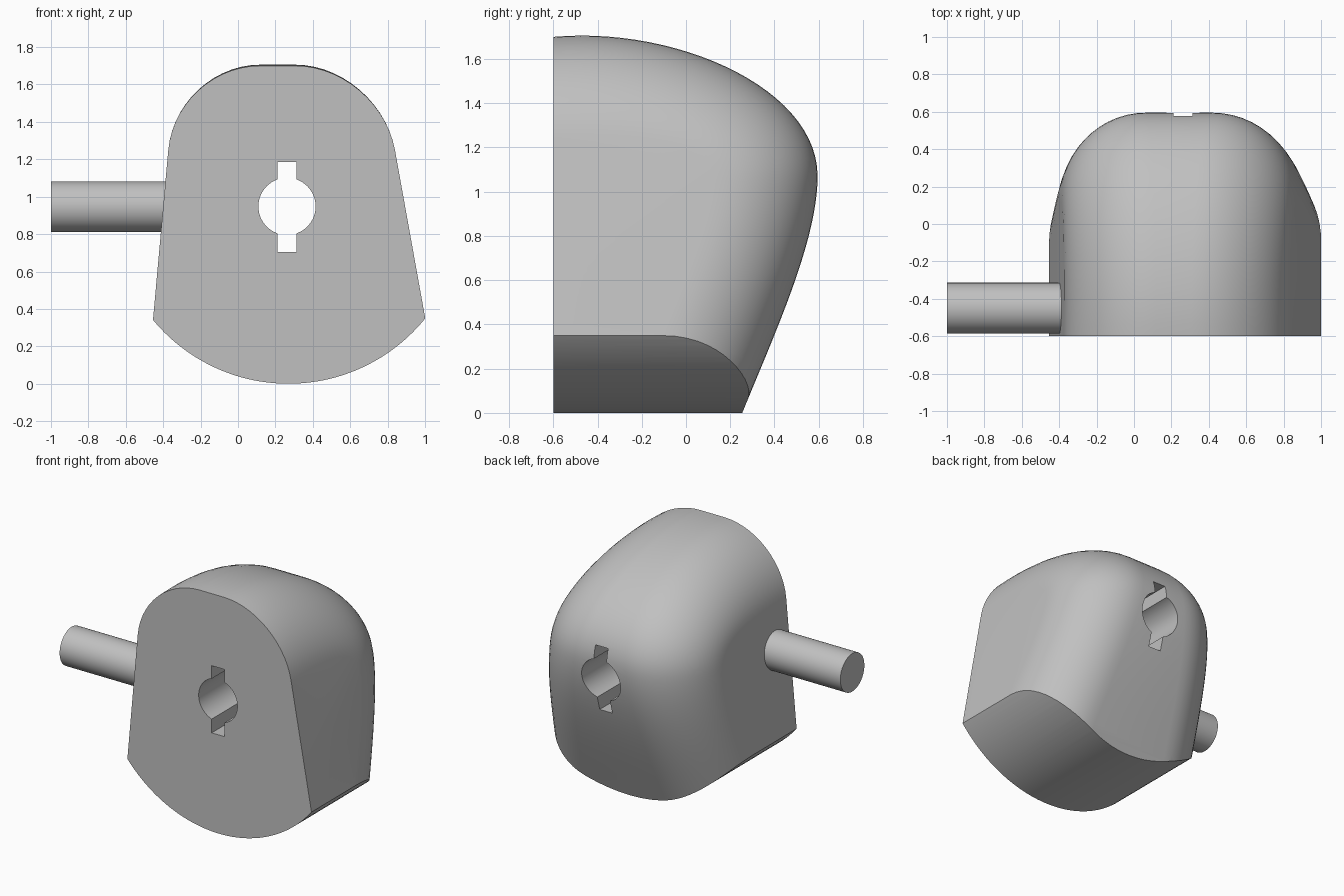
import bpy, bmesh, math
from mathutils import Vector, Matrix
from mathutils.geometry import interpolate_bezier

cube = bpy.data.objects.get("Cube")
if cube:
    bpy.data.objects.remove(cube, do_unlink=True)

grey = bpy.data.materials.new("light_grey")
grey.use_nodes = True
grey.diffuse_color = (0.53, 0.53, 0.53, 1)
grey.node_tree.nodes["Principled BSDF"].inputs["Base Color"].default_value = grey.diffuse_color

FRONT, ROUND, STEPS, ARC = -0.6, 0.45, 28, 14


def finish(name, bm):
    bmesh.ops.recalc_face_normals(bm, faces=bm.faces)
    mesh = bpy.data.meshes.new(name)
    bm.to_mesh(mesh)
    bm.free()
    mesh.materials.append(grey)
    obj = bpy.data.objects.new(name, mesh)
    bpy.context.collection.objects.link(obj)
    return obj


def cylinder(name, radius, length, centre, axis, sides):
    bm = bmesh.new()
    turn = Matrix.Rotation(math.pi / 2, 4, axis)
    bmesh.ops.create_cone(bm, cap_ends=True, segments=sides, radius1=radius, radius2=radius,
                          depth=length, matrix=Matrix.Translation(centre) @ turn)
    return finish(name, bm)


def box(name, size, centre):
    bm = bmesh.new()
    bmesh.ops.create_cube(bm, size=1, matrix=Matrix.Translation(centre) @ Matrix.Diagonal((*size, 1)))
    return finish(name, bm)


def activate(obj):
    bpy.ops.object.select_all(action='DESELECT')
    obj.select_set(True)
    bpy.context.view_layer.objects.active = obj


def carve(obj, cutter, operation):
    mod = obj.modifiers.new("carve", 'BOOLEAN')
    mod.object, mod.operation, mod.solver = cutter, operation, 'EXACT'
    activate(obj)
    bpy.ops.object.modifier_apply(modifier=mod.name)
    bpy.data.objects.remove(cutter, do_unlink=True)


def path(*segments):
    # Joined bezier segments of (y, z) points
    points = []
    for seg in segments:
        part = interpolate_bezier(*[Vector(p) for p in seg], STEPS)
        points += part[1:] if points else part
    return points


def side_x(z, side):
    # Slanted flanks
    return -0.37 + 0.09 * (1.28 - z) * -1 if side < 0 else 0.83 + 0.18 * (1.3 - z)


# Ridge of the back, and the line where its rounded shoulders meet the flanks
ridge = path([(FRONT, 1.70), (-0.05, 1.75), (0.595, 1.47), (0.595, 1.07)],
             [(0.595, 1.07), (0.595, 0.7), (0.285, 0.13), (0.14, -0.3)])
shoulder = path([(FRONT, 1.25), (-0.15, 1.25), (0.12, 1.22), (0.12, 1.04)],
                [(0.12, 1.04), (0.12, 0.8), (-0.12, 0.35), (-0.3, -0.13)])

# Body: arched sections lofted along the ridge
bm = bmesh.new()
rings = []
last = len(ridge) - 1
for i, (p, q) in enumerate(zip(ridge, shoulder)):
    front_z = shoulder[0].y + (shoulder[-1].y - shoulder[0].y) * i / last
    halves = []
    for side in (-1, 1):
        half = [bm.verts.new((side_x(front_z, side), FRONT, front_z))]
        for k in range(ARC + 1):
            a = math.pi / 2 * k / ARC
            y, z = q + (p - q) * math.sin(a)
            half.append(bm.verts.new((side_x(z, side) - side * ROUND * (1 - math.cos(a)), y, z)))
        halves.append(half)
    rings.append(halves[0] + halves[1][::-1])
for a, b in zip(rings, rings[1:]):
    for j in range(len(a) - 1):
        bm.faces.new((a[j], a[j + 1], b[j + 1], b[j]))
end = rings[-1]
bm.faces.new(rings[0][1:-1] + [r[-1] for r in rings[1:]] + [r[0] for r in rings[:0:-1]])
bm.faces.new(end[1:-1])
bm.faces.new((end[0], end[1], end[-2], end[-1]))
bmesh.ops.remove_doubles(bm, verts=bm.verts, dist=0.00001)
body = finish("body", bm)

# Curved underside
carve(body, cylinder("underside_cutter", 0.94, 3, (0.27, 0, 0.94), 'X', 160), 'INTERSECT')

# Keyhole running right through
carve(body, cylinder("hole_cutter", 0.153, 3, (0.262, 0, 0.948), 'X', 64), 'DIFFERENCE')
carve(body, box("slot_cutter", (0.1, 3, 0.48), (0.262, 0, 0.945)), 'DIFFERENCE')

# Side rod
rod = cylinder("side_rod", 0.136, 0.75, (-0.625, -0.45, 0.946), 'Y', 64)

for obj in (body, rod):
    activate(obj)
    bpy.ops.object.shade_smooth_by_angle(angle=math.radians(30))
